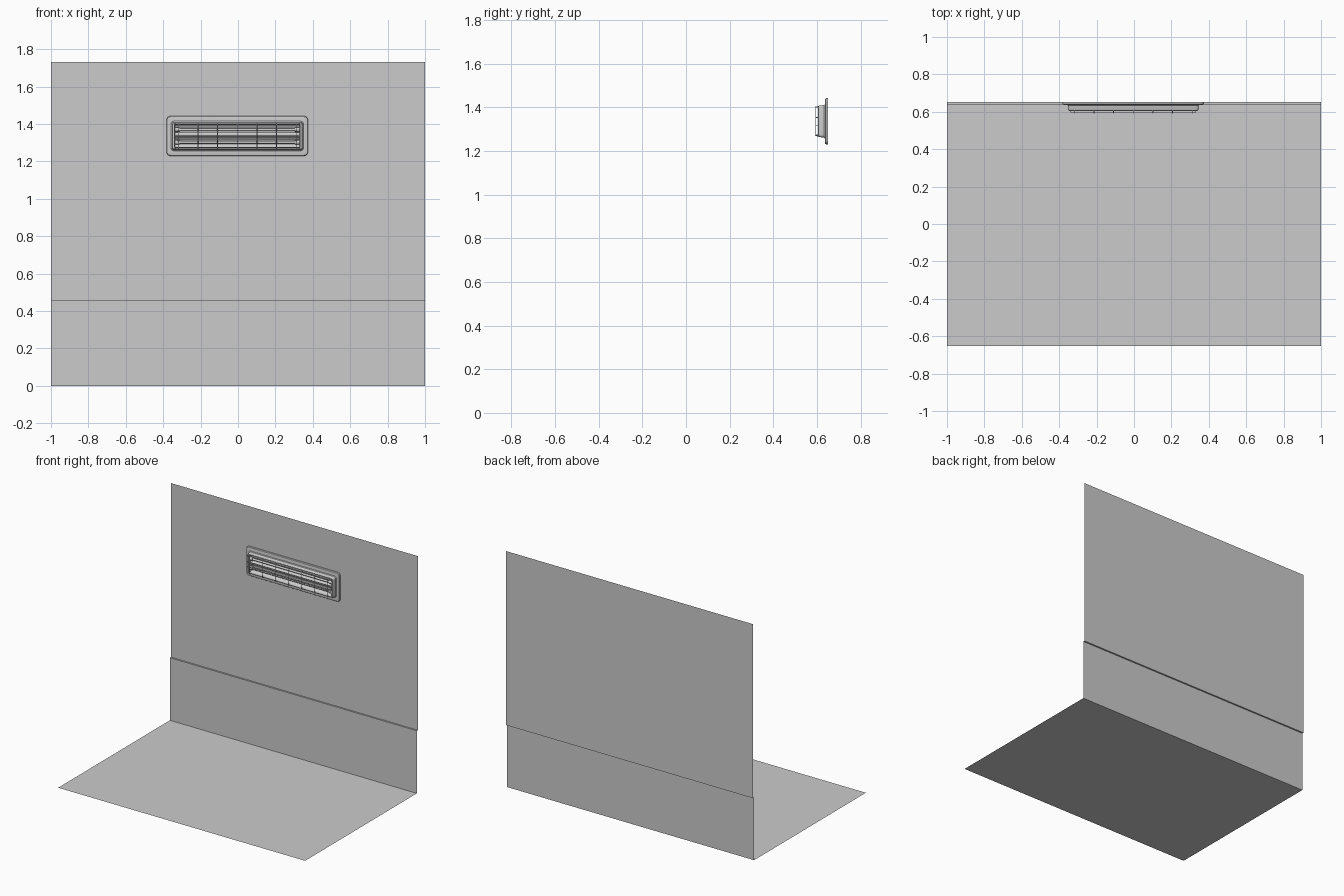
import bpy, math

if "Cube" in bpy.data.objects:
    bpy.data.objects.remove(bpy.data.objects["Cube"])

CX, CZ = -0.004, 1.336      # heater centre on the wall


def mesh_object(name, verts, faces, smooth=False):
    me = bpy.data.meshes.new(name)
    me.from_pydata(verts, [], faces)
    me.update()
    ob = bpy.data.objects.new(name, me)
    bpy.context.collection.objects.link(ob)
    if smooth:
        bpy.ops.object.select_all(action='DESELECT')
        ob.select_set(True)
        bpy.context.view_layer.objects.active = ob
        bpy.ops.object.shade_smooth_by_angle(angle=math.radians(35))
    return ob


def extrude_x(name, profile, x0, x1, smooth=False):
    """Open (y, z) profile swept along x."""
    n = len(profile)
    verts = [(x, y, z) for x in (x0, x1) for y, z in profile]
    faces = [(i, n + i, n + i + 1, i + 1) for i in range(n - 1)]
    return mesh_object(name, verts, faces, smooth)


def rounded_ring(hw, hh, r, y, seg=6):
    pts = []
    for k, (sx, sz) in enumerate(((1, 1), (-1, 1), (-1, -1), (1, -1))):
        for i in range(seg + 1):
            a = math.pi / 2 * (k + i / seg)
            pts.append((CX + sx * (hw - r) + r * math.cos(a), y,
                        CZ + sz * (hh - r) + r * math.sin(a)))
    return pts


def wire(name, paths, radius, res=2):
    cu = bpy.data.curves.new(name, 'CURVE')
    cu.dimensions = '3D'
    cu.bevel_depth = radius
    cu.bevel_resolution = res
    cu.use_fill_caps = True
    for path in paths:
        sp = cu.splines.new('POLY')
        sp.points.add(len(path) - 1)
        for p, co in zip(sp.points, path):
            p.co = (*co, 1)
    ob = bpy.data.objects.new(name, cu)
    bpy.context.collection.objects.link(ob)
    return ob


# Room: floor, and wall with a small ledge above the lower panel
mesh_object("floor", [(-1, -0.652, 0), (1, -0.652, 0), (1, 0.64, 0), (-1, 0.64, 0)],
            [(0, 1, 2, 3)])
extrude_x("wall", [(0.64, 0), (0.64, 0.458), (0.652, 0.458), (0.652, 1.732)], -1, 1)

# Heater housing: flange, raised rim and inner wall as stacked rounded rings
rings = [(0.378, 0.106, 0.020, 0.651), (0.378, 0.106, 0.020, 0.642),
         (0.375, 0.103, 0.018, 0.638), (0.371, 0.099, 0.016, 0.637),
         (0.354, 0.079, 0.014, 0.637), (0.350, 0.075, 0.014, 0.633),
         (0.348, 0.072, 0.012, 0.610), (0.346, 0.070, 0.011, 0.606),
         (0.342, 0.067, 0.010, 0.605), (0.335, 0.069, 0.008, 0.606),
         (0.332, 0.068, 0.006, 0.646)]
loops = [rounded_ring(*r) for r in rings]
n = len(loops[0])
faces = [(k * n + i, k * n + (i + 1) % n, (k + 1) * n + (i + 1) % n, (k + 1) * n + i)
         for k in range(len(loops) - 1) for i in range(n)]
faces.append(tuple(range(n))[::-1])
mesh_object("heater_housing", sum(loops, []), faces, True)

# Reflector: two curved troughs meeting at a centre ridge
profile = []
for zc in (CZ - 0.034, CZ + 0.034):
    for i in range(13):
        a = math.pi * i / 12
        profile.append((0.616 + 0.027 * math.sin(a), zc - 0.031 * math.cos(a)))
extrude_x("reflector", profile, CX - 0.332, CX + 0.332, True)

# Heating tubes with end sockets
for side, s in (("lower", -1), ("upper", 1)):
    z = CZ + s * 0.034
    wire(side + "_heating_tube", [[(CX - 0.325, 0.622, z), (CX + 0.325, 0.622, z)]], 0.008, 4)
    wire(side + "_tube_sockets",
         [[(CX + e * 0.31, 0.622, z), (CX + e * 0.332, 0.622, z)] for e in (-1, 1)], 0.012, 4)

# Guard grille: bent upright wires and straight cross wires
uprights = []
for i in range(7):
    x = CX + (i - 3) * 0.105
    uprights.append([(x, 0.612, CZ - 0.068), (x, 0.593, CZ - 0.066),
                     (x, 0.593, CZ + 0.066), (x, 0.612, CZ + 0.068)])
wire("grille_uprights", uprights, 0.002)
cross = [[(CX - 0.335, 0.612, CZ + dz), (CX - 0.333, 0.597, CZ + dz),
          (CX + 0.333, 0.597, CZ + dz), (CX + 0.335, 0.612, CZ + dz)]
         for dz in (-0.062, -0.018, 0.018, 0.062)]
wire("grille_cross_wires", cross, 0.002)
